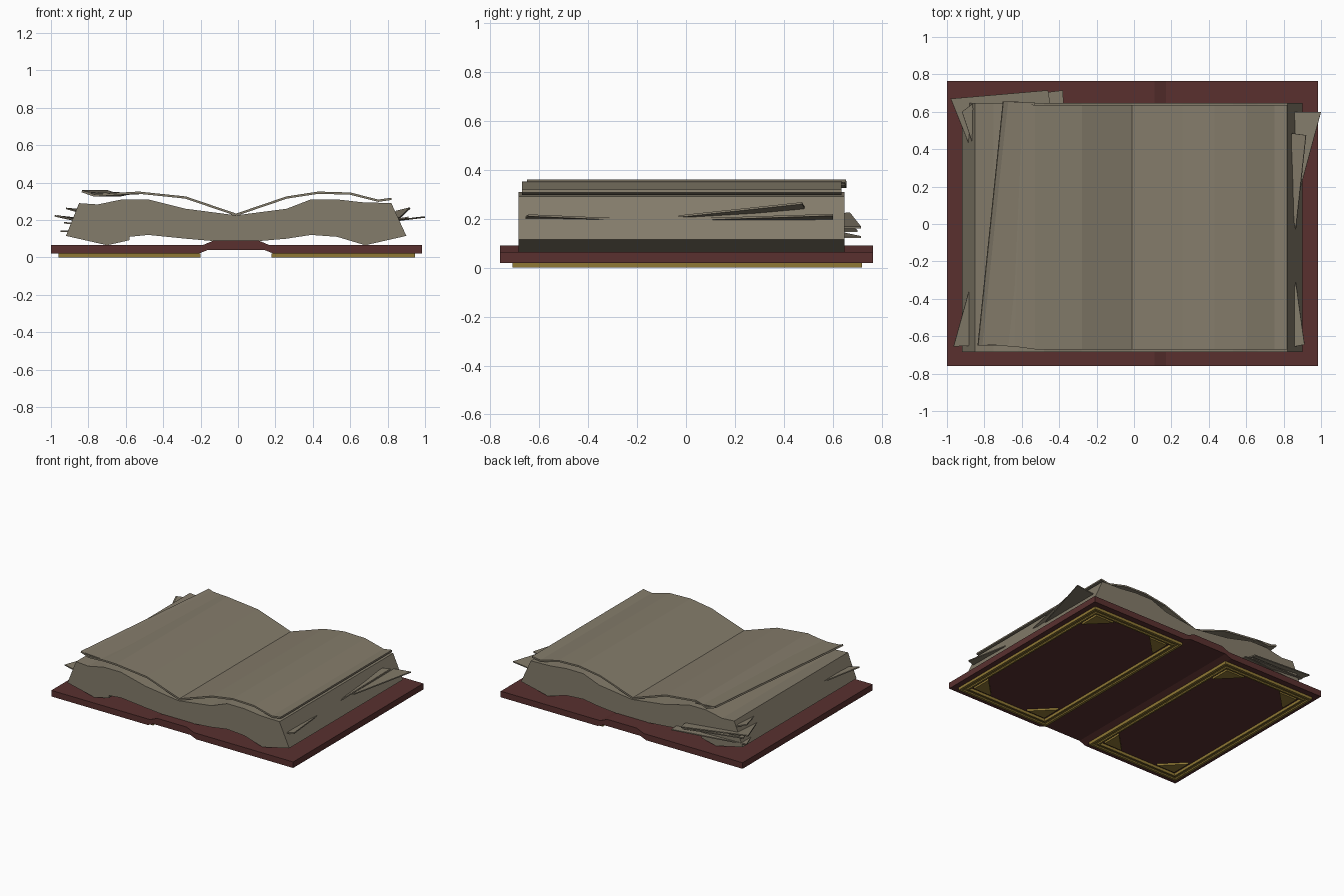
import bpy, bmesh

if "Cube" in bpy.data.objects:
    bpy.data.objects.remove(bpy.data.objects["Cube"])


def material(name, rgb):
    m = bpy.data.materials.new(name)
    m.diffuse_color = (*rgb, 1)
    m.use_nodes = True
    m.node_tree.nodes["Principled BSDF"].inputs["Base Color"].default_value = m.diffuse_color
    return m


LEATHER = material("leather", (0.10, 0.030, 0.028))
PAPER = material("paper", (0.23, 0.20, 0.145))
GOLD = material("gold", (0.28, 0.19, 0.035))


def make(name, verts, faces, mat):
    me = bpy.data.meshes.new(name)
    me.from_pydata(verts, [], faces)
    bm = bmesh.new()
    bm.from_mesh(me)
    bmesh.ops.recalc_face_normals(bm, faces=bm.faces)
    bm.to_mesh(me)
    bm.free()
    me.materials.append(mat)
    ob = bpy.data.objects.new(name, me)
    bpy.context.collection.objects.link(ob)
    return ob


def prism(name, outline, place, a, b, mat):
    """Extrude a closed 2D outline between levels a and b."""
    n = len(outline)
    verts = [place(u, v, a) for u, v in outline] + [place(u, v, b) for u, v in outline]
    faces = [tuple(range(n)), tuple(range(n, 2 * n))]
    faces += [(i, (i + 1) % n, n + (i + 1) % n, n + i) for i in range(n)]
    return make(name, verts, faces, mat)


def along_y(u, v, t):
    return (u, t, v)


def along_z(u, v, t):
    return (u, v, t)


def sheet(name, columns, thick):
    """Bent page from columns of (front point, back point), given thickness."""
    n = len(columns)
    verts = [p for c in columns for p in c]
    faces = [(2 * i, 2 * i + 2, 2 * i + 3, 2 * i + 1) for i in range(n - 1)]
    ob = make(name, verts, faces, PAPER)
    mod = ob.modifiers.new("thickness", "SOLIDIFY")
    mod.thickness = thick
    mod.offset = 0
    return ob


# Cover: two boards joined by a raised spine
cover = [(-1, .02), (-.21, .02), (-.16, .04), (.14, .04), (.19, .02), (.985, .02),
         (.985, .065), (.17, .065), (.11, .09), (-.13, .09), (-.19, .065), (-1, .065)]
prism("cover", cover, along_y, -.76, .765, LEATHER)

# Page block
block = [(-.92, .115), (-.85, .29), (-.75, .283), (-.62, .31), (-.48, .31), (-.28, .26),
         (-.01, .225), (.26, .26), (.39, .31), (.53, .31), (.66, .295), (.82, .29),
         (.90, .115), (.68, .065), (.53, .11), (.39, .12), (.26, .10), (.12, .088),
         (-.14, .088), (-.28, .10), (-.48, .12), (-.58, .11), (-.58, .092), (-.70, .065)]
prism("page_block", block, along_y, -.685, .648, PAPER)

# Lifted top pages
right = [(-.01, .228), (.26, .32), (.43, .346), (.60, .341), (.75, .303), (.82, .313)]
sheet("right_top_page", [((x, -.67, z), (x, .635, z)) for x, z in right], .012)
left = [(-.01, -.01, .228, 0), (-.28, -.28, .32, 0), (-.53, -.53, .346, 0),
        (-.64, -.59, .340, .015), (-.77, -.63, .331, .02), (-.835, -.70, .354, .02)]
sheet("left_top_page", [((xf, -.67 + d, z), (xb, .635 + d, z)) for xf, xb, z, d in left], .012)
# Second page curling below the left one
sheet("left_second_page", [((-.62, -.645, .338), (-.53, .65, .338)),
                           ((-.835, -.645, .350), (-.70, .65, .350))], .006)

# Loose pages poking out of the block
loose = {
    "loose_page_back_left_upper": [(-.98, .67, .222), (-.46, .715, .165), (-.44, .60, .165), (-.88, .42, .20)],
    "loose_page_back_left_middle": [(-.93, .655, .185), (-.46, .70, .15), (-.44, .60, .15), (-.87, .50, .18)],
    "loose_page_back_left_lower": [(-.95, .645, .14), (-.38, .715, .125), (-.375, .60, .125), (-.88, .46, .14)],
    "loose_page_back_left_flap": [(-.92, .60, .262), (-.86, .645, .25), (-.80, .64, .25), (-.86, .42, .245)],
    "loose_page_front_left": [(-.965, -.655, .222), (-.87, -.65, .20), (-.84, -.45, .20), (-.875, -.33, .205)],
    "loose_page_right_long": [(1.0, .60, .216), (.86, .60, .20), (.83, .35, .195), (.865, .10, .20)],
    "loose_page_right_upper": [(.92, .475, .264), (.845, .485, .245), (.82, .20, .21), (.865, -.03, .21)],
    "loose_page_front_right": [(.912, -.645, .214), (.86, -.655, .205), (.84, -.45, .20), (.865, -.31, .20)],
}
for name, quad in loose.items():
    a, b, c, d = quad
    sheet(name, [(a, b), (d, c)], .008)


# Gilded borders and corner ornaments under each board
def ring(name, x0, x1, y0, y1, w, z0, z1):
    outer = [(x0, y0), (x1, y0), (x1, y1), (x0, y1)]
    inner = [(x0 + w, y0 + w), (x1 - w, y0 + w), (x1 - w, y1 - w), (x0 + w, y1 - w)]
    verts = [(*p, z) for z in (z0, z1) for loop in (outer, inner) for p in loop]
    faces = []
    for i in range(4):
        j = (i + 1) % 4
        faces += [(i, j, 4 + j, 4 + i), (8 + i, 8 + j, 12 + j, 12 + i),
                  (i, j, 8 + j, 8 + i), (4 + i, 4 + j, 12 + j, 12 + i)]
    make(name, verts, faces, GOLD)


for side, x0, x1 in (("left", -.96, -.20), ("right", .18, .945)):
    y0, y1 = -.71, .72
    ring(side + "_border_outer", x0, x1, y0, y1, .018, 0, .022)
    ring(side + "_border_band", x0 + .018, x1 - .018, y0 + .018, y1 - .018, .022, .01, .022)
    ring(side + "_border_inner", x0 + .04, x1 - .04, y0 + .04, y1 - .04, .012, 0, .022)
    for cx, sx in ((x0 + .075, 1), (x1 - .075, -1)):
        for cy, sy in ((y0 + .075, 1), (y1 - .075, -1)):
            tri = [(cx, cy), (cx + .15 * sx, cy), (cx, cy + .15 * sy)]
            prism(side + "_corner_ornament", tri, along_z, .006, .022, GOLD)
